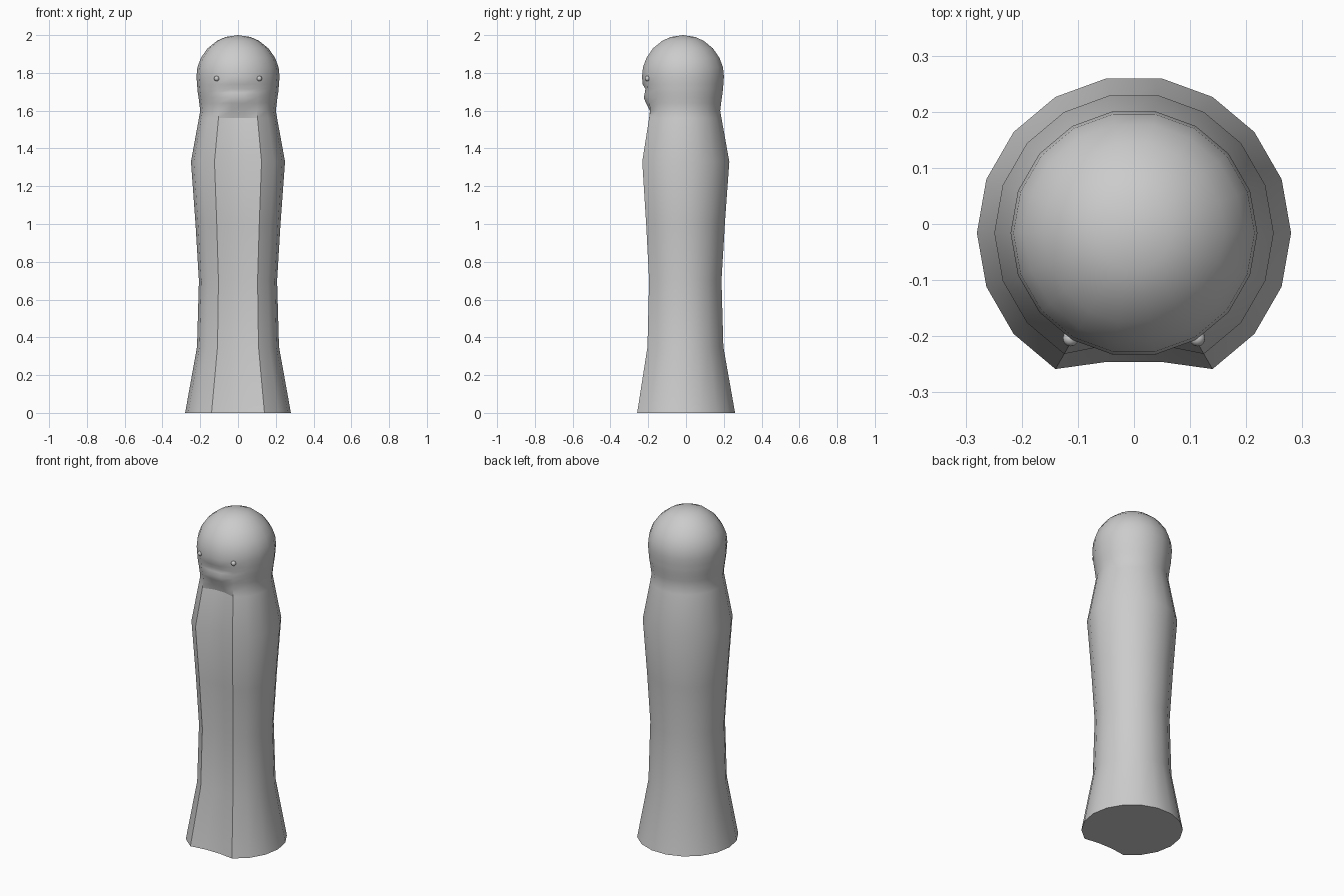
import bpy, bmesh
from math import sin, cos, radians

if "Cube" in bpy.data.objects:
    bpy.data.objects.remove(bpy.data.objects["Cube"])

CY = -0.016   # axis of the round body
N = 18

# rows: height, radius, inward push of the two middle front columns
rows = [
    (0.00, 0.280, 0.046), (0.35, 0.217, 0.042), (0.70, 0.207, 0.040),
    (1.00, 0.225, 0.042), (1.33, 0.249, 0.046), (1.56, 0.207, 0.044),
    (1.60, 0.200, 0.022), (1.64, 0.205, 0.006), (1.67, 0.209, -0.002),
    (1.695, 0.213, 0.008), (1.715, 0.215, 0.013), (1.74, 0.217, 0.000),
    (1.78, 0.220, 0.000), (1.83, 0.215, 0.0), (1.88, 0.196, 0.0),
    (1.93, 0.161, 0.0), (1.97, 0.111, 0.0), (1.99, 0.066, 0.0),
]


def shade(ob, angle):
    bpy.ops.object.select_all(action='DESELECT')
    bpy.context.view_layer.objects.active = ob
    ob.select_set(True)
    bpy.ops.object.shade_smooth_by_angle(angle=radians(angle))


# body and head: one lathed skin with a recessed front panel and mouth crease
bm = bmesh.new()
rings = []
for z, r, push in rows:
    ring = []
    for i in range(N):
        a = radians(i * 360 / N)
        x, y = r * cos(a), r * sin(a) + CY
        if i in (13, 14):
            y += push
        ring.append(bm.verts.new((x, y, z)))
    rings.append(ring)
for low, high in zip(rings, rings[1:]):
    for i in range(N):
        j = (i + 1) % N
        bm.faces.new((low[i], low[j], high[j], high[i]))
bm.faces.new(rings[0][::-1])
top = bm.verts.new((0, CY, 2.0))
for i in range(N):
    bm.faces.new((rings[-1][i], rings[-1][(i + 1) % N], top))
# crisp borders of the front panel
bm.normal_update()
for k in range(5):
    for col in (12, 15):
        bm.edges.get((rings[k][col], rings[k + 1][col])).smooth = False
panel_top = rings[5][12:16]
for a, b in zip(panel_top, panel_top[1:]):
    bm.edges.get((a, b)).smooth = False
mesh = bpy.data.meshes.new("body")
bm.to_mesh(mesh)
bm.free()
body = bpy.data.objects.new("body", mesh)
bpy.context.collection.objects.link(body)
sharp = [e.index for e in mesh.edges if e.use_edge_sharp]
shade(body, 40)
for i in sharp:
    mesh.edges[i].use_edge_sharp = True

# eyes: small beads on the face
for side, name in ((-1, "left_eye"), (1, "right_eye")):
    bpy.ops.mesh.primitive_uv_sphere_add(segments=12, ring_count=8, radius=0.014,
                                         location=(side * 0.113, -0.204, 1.77))
    eye = bpy.context.object
    eye.name = name
    shade(eye, 40)
